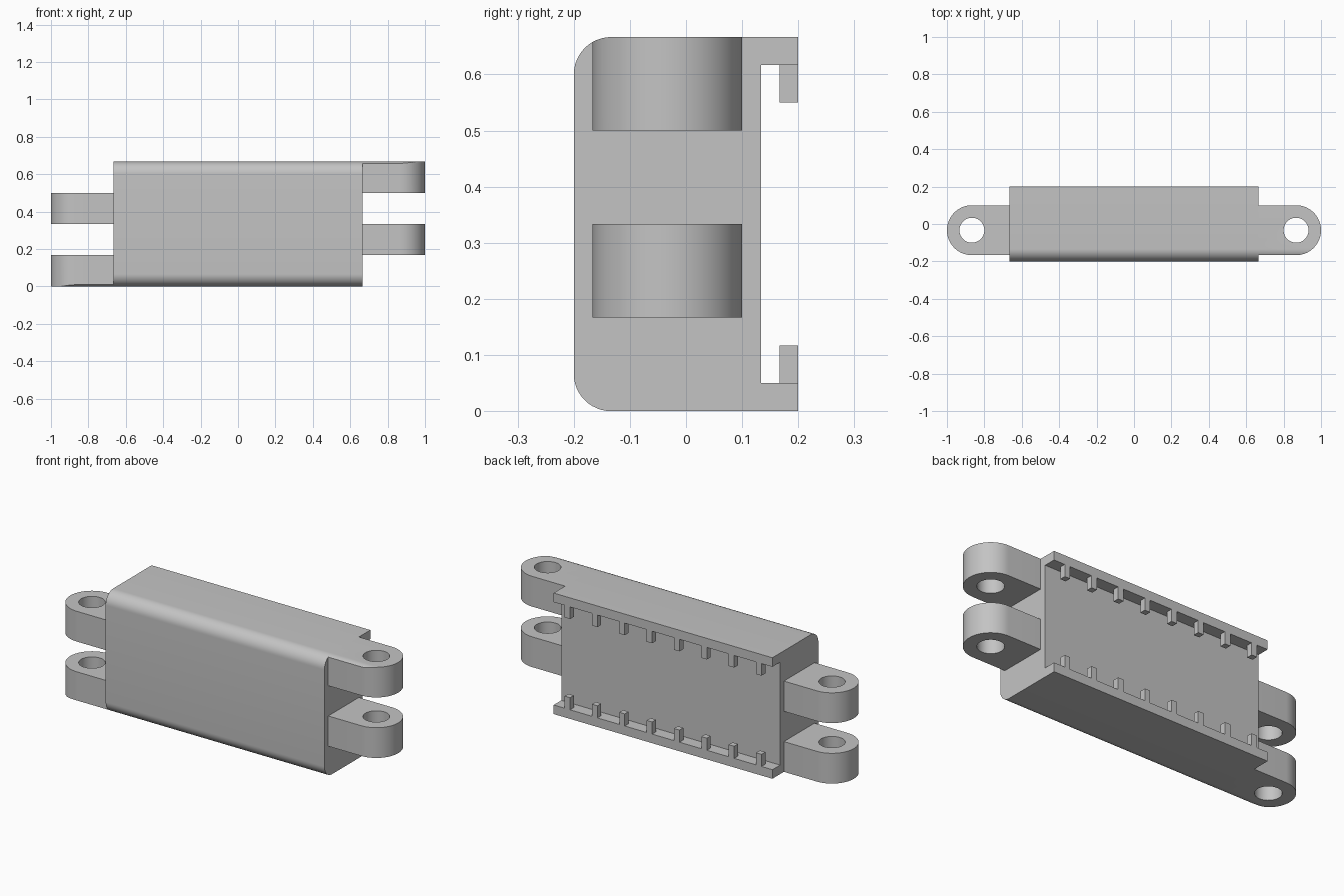
import bpy, bmesh
from math import sin, cos, pi, radians
from mathutils import Matrix, Vector

if "Cube" in bpy.data.objects:
    bpy.data.objects.remove(bpy.data.objects["Cube"])

U = 1 / 30                      # design unit
H = 20 * U                      # overall height
BODY_X = 20 * U                 # half length of the body
FRONT, REAR, BACK = -6 * U, 4 * U, 6 * U
ROUND = 2 * U                   # front edge radius

grey = bpy.data.materials.new("grey plastic")
grey.use_nodes = True
grey.diffuse_color = (0.55, 0.55, 0.55, 1)
grey.node_tree.nodes["Principled BSDF"].inputs["Base Color"].default_value = grey.diffuse_color


def arc(cx, cy, r, a0, a1, n):
    angles = [radians(a0 + (a1 - a0) * i / n) for i in range(n + 1)]
    return [(cx + r * cos(a), cy + r * sin(a)) for a in angles]


def prism(name, points, low, high, axis):
    """Extrude a 2D outline along x (outline in y, z) or z (outline in x, y)."""
    place = (lambda p: (low, *p)) if axis == "x" else (lambda p: (*p, low))
    move = Vector((high - low, 0, 0)) if axis == "x" else Vector((0, 0, high - low))
    bm = bmesh.new()
    face = bm.faces.new([bm.verts.new(place(p)) for p in points])
    out = bmesh.ops.extrude_face_region(bm, geom=[face])
    verts = [v for v in out["geom"] if isinstance(v, bmesh.types.BMVert)]
    bmesh.ops.translate(bm, verts=verts, vec=move)
    bmesh.ops.recalc_face_normals(bm, faces=bm.faces)
    mesh = bpy.data.meshes.new(name)
    bm.to_mesh(mesh)
    bm.free()
    mesh.materials.append(grey)
    ob = bpy.data.objects.new(name, mesh)
    bpy.context.collection.objects.link(ob)
    return ob


def smooth(ob):
    bpy.ops.object.select_all(action="DESELECT")
    ob.select_set(True)
    bpy.context.view_layer.objects.active = ob
    bpy.ops.object.shade_smooth_by_angle(angle=radians(30))


def boolean(ob, cutter, operation):
    mod = ob.modifiers.new("cut", "BOOLEAN")
    mod.operation, mod.object, mod.solver = operation, cutter, "EXACT"
    bpy.context.view_layer.objects.active = ob
    bpy.ops.object.modifier_apply(modifier=mod.name)


# Body: rounded front, recessed rear wall between two thin flanges
rounded_front = (arc(FRONT + ROUND, H - ROUND, ROUND, 90, 180, 12)
                 + arc(FRONT + ROUND, ROUND, ROUND, 180, 270, 12))
lip = 1.5 * U
channel = [(BACK, 0), (BACK, lip), (REAR, lip),
           (REAR, H - lip), (BACK, H - lip), (BACK, H)]
smooth(prism("body", rounded_front + channel, -BODY_X, BODY_X, "x"))

# Hinge lugs: staggered pairs, trimmed to the body's rounded outline
trim = prism("lug_trim", rounded_front + [(BACK, 0), (BACK, H)], -1.2, 1.2, "x")
PIN_X, PIN_Y, LUG_R, HOLE_R = 26 * U, -U, 4 * U, 2 * U
for side, label, levels in ((-1, "right", (0, 10)), (1, "left", (5, 15))):
    outline = [(BODY_X, PIN_Y - LUG_R)] + arc(PIN_X, PIN_Y, LUG_R, -90, 90, 32)
    outline.append((BODY_X, PIN_Y + LUG_R))
    outline = [(side * x, y) for x, y in outline]
    pin = prism("pin_cutter", arc(side * PIN_X, PIN_Y, HOLE_R, 0, 352.5, 47),
                -0.2, H + 0.2, "z")
    for level, tier in zip(levels, ("lower", "upper")):
        low, high = level * U, (level + 5) * U
        # overshoot at the outer faces so the trim defines them
        low -= 0.1 if level == 0 else 0
        high += 0.1 if level == 15 else 0
        lug = prism(f"{label}_{tier}_lug", outline, low, high, "z")
        boolean(lug, trim, "INTERSECT")
        boolean(lug, pin, "DIFFERENCE")
        smooth(lug)
    bpy.data.objects.remove(pin)
bpy.data.objects.remove(trim)

# Retaining teeth along the inner edge of both flanges
for i in range(8):
    x = (i - 3.5) * 5 * U
    section = [(x - U / 2, 5 * U), (x + U / 2, 5 * U), (x + U / 2, BACK), (x - U / 2, BACK)]
    prism(f"lower_tooth_{i + 1}", section, lip, lip + 2 * U, "z")
    prism(f"upper_tooth_{i + 1}", section, H - lip - 2 * U, H - lip, "z")
